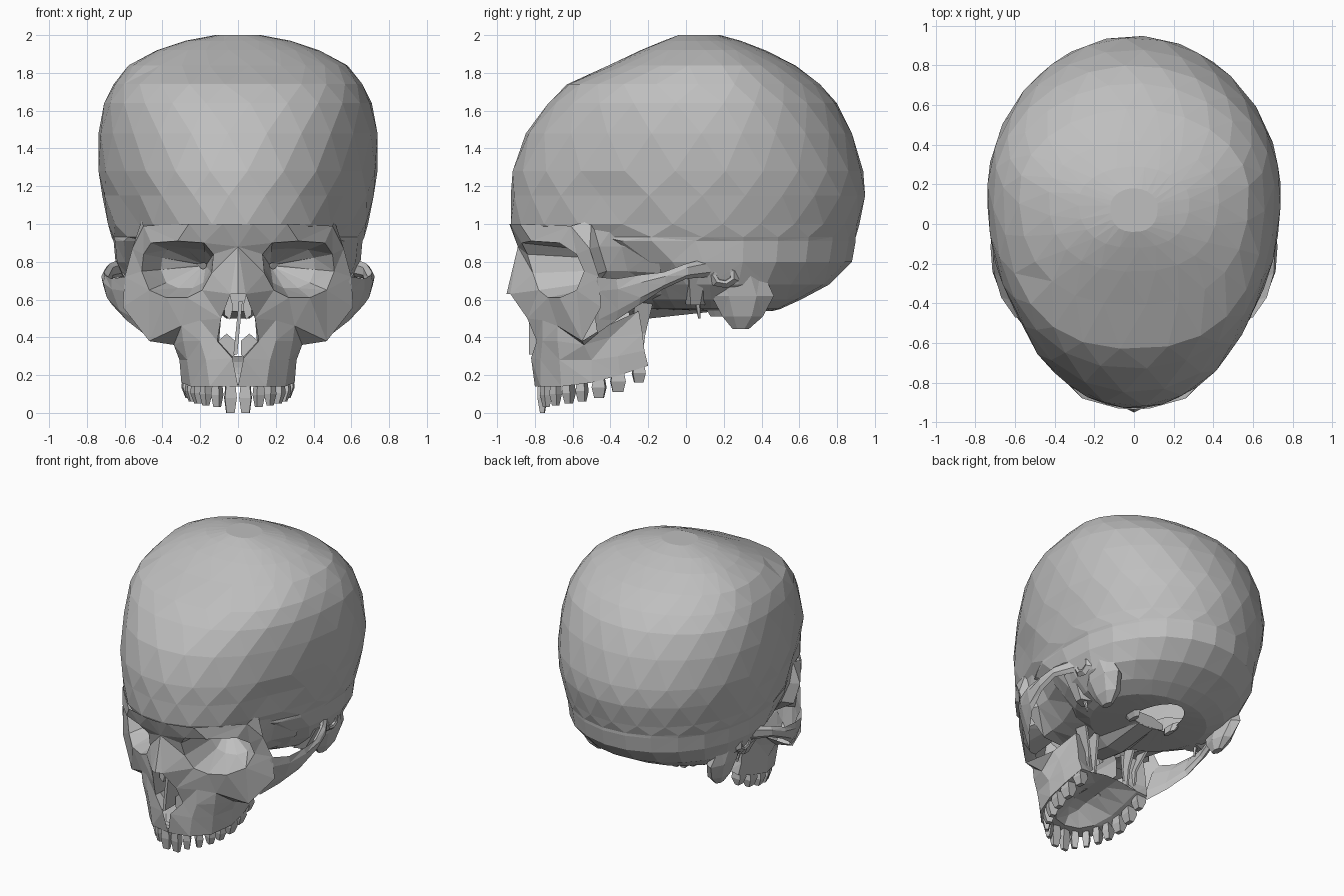
import bpy, bmesh, math
from mathutils import Vector

old = bpy.data.objects.get("Cube")
if old:
    bpy.data.objects.remove(old, do_unlink=True)

bone = bpy.data.materials.new("bone_grey")
bone.use_nodes = True
grey = (0.52, 0.52, 0.52, 1)
bone.diffuse_color = grey
bone.node_tree.nodes["Principled BSDF"].inputs["Base Color"].default_value = grey


def points(*flat):
    """Turn a flat run of hundredths into vectors."""
    return [Vector(flat[i:i + 3]) / 100 for i in range(0, len(flat), 3)]


def skin(name, rows, closed=False, caps=False, mirror=True, extra=()):
    """Bridge equally long rows of points into one flat-shaded object."""
    bm = bmesh.new()
    grid = [[bm.verts.new(p) for p in row] for row in rows]
    count = len(rows[0])
    for a, b in zip(grid, grid[1:]):
        for i in range(count if closed else count - 1):
            j = (i + 1) % count
            bm.faces.new((a[i], b[i], b[j], a[j]))
    for tri in extra:
        bm.faces.new([bm.verts.new(p) for p in tri])
    if caps:
        bm.faces.new(grid[0])
        bm.faces.new(list(reversed(grid[-1])))
        bmesh.ops.recalc_face_normals(bm, faces=bm.faces)
    bmesh.ops.remove_doubles(bm, verts=bm.verts, dist=0.0005)
    bmesh.ops.triangulate(bm, faces=bm.faces, ngon_method='BEAUTY')
    mesh = bpy.data.meshes.new(name)
    bm.to_mesh(mesh)
    bm.free()
    mesh.materials.append(bone)
    obj = bpy.data.objects.new(name, mesh)
    bpy.context.scene.collection.objects.link(obj)
    if mirror:
        obj.modifiers.new("Mirror", 'MIRROR')


def oval(center, u, v, sides):
    """Ring of points round a centre, spanned by two half-axes."""
    steps = [math.tau * (i + 0.5) / sides for i in range(sides)]
    return [Vector(center) + Vector(u) * math.cos(t) + Vector(v) * math.sin(t) for t in steps]


def solid(name, sections, sides=6, mirror=True):
    """Closed solid through a list of (centre, u, v) sections."""
    skin(name, [oval(*s, sides) for s in sections], True, True, mirror)


# Cranium: horizontal egg-shaped rings, squarer high on the forehead, pinched at the temples
def cranium_ring(shift, z, half, front, back, pinch=0, boxy=0, sides=24):
    z, half, front, back, pinch = (v / 100 for v in (z, half, front, back, pinch))
    middle = front + 0.58 * (back - front) if z > 0.95 else 0.16
    square = 2.03 + 0.4 * min(1, max(0, (z - 1.45) / 0.3)) + boxy
    ring = []
    for i in range(sides):
        t = math.tau * (i + shift) / sides
        s, c = math.sin(t), math.cos(t)
        power = 2 / square if c > 0 else 1
        x = math.copysign(abs(s) ** power, s) * half
        reach = middle - front if c > 0 else back - middle
        y = middle - math.copysign(abs(c) ** power, c) * reach
        if abs(x) > 0.2:
            x -= math.copysign(pinch, s) * math.exp(-((y + 0.46) / 0.15) ** 2)
        ring.append(Vector((x, y, z)))
    return ring


profile = [(200, 12, -4, 18), (197, 28, -12, 29), (192, 43, -24, 42), (184, 58, -41, 58),
           (174, 66, -63, 71), (164, 71, -73, 80), (148, 74, -85, 88, 1), (128, 74, -92, 94, 2),
           (115, 72, -93, 95, 4), (100, 69, -93, 92, 5), (93, 67, -89, 90, 5), (91, 66, -60, 90, 4, 0.8),
           (80, 65, -39, 88, 0, 0.6), (68, 60, -33, 76), (60, 52, -28, 61), (55, 40, -22, 50),
           (54, 16, 12, 46)]
rings = [cranium_ring((min(k, 10) % 2 - 0.5) / 2, *p) for k, p in enumerate(profile)]
top, center = rings[0], Vector((0, 0.07, 2))
skin("cranium", rings, closed=True, mirror=False,
     extra=[(center, a, b) for a, b in zip(top, top[1:] + top[:1])])

# Face mask: loops round the eye socket, then a boxy funnel to its apex
outer = points(8, -93, 100, 26, -88, 100, 50, -61, 99, 56, -51, 87, 60, -46, 72, 61, -45, 56,
               47, -55, 38, 30, -68, 46, 9, -84, 50, 4, -93, 63, 0, -89, 88)
rim = points(18, -87, 90, 32, -82, 91, 46, -67, 90, 50, -58, 84, 51, -54, 75, 47, -58, 65,
             38, -67, 61, 27, -73, 61, 19, -78, 65, 14, -81, 74, 13, -84, 84)
apex = Vector((0.17, -0.34, 0.78))
deep = [Vector((p.x + (apex.x - p.x) * 0.3, p.y + (apex.y - p.y) * 0.62, p.z + (apex.z - p.z) * 0.3))
        for p in rim]
end = [p.lerp(apex, 0.9) for p in rim]
brow_mid = Vector((0, -0.935, 1))
nose_tip = Vector((0, -0.95, 0.63))
skin("face_and_eye_sockets", [outer, rim, deep, end], closed=True,
     extra=[(outer[10], outer[0], brow_mid), (outer[9], outer[10], nose_tip)])

# Upper jaw: rows from cheek level down round the gum and up into the palate
jaw = [points(9, -84, 50, 20, -76, 49, 30, -68, 46, 47, -55, 38, 34, -42, 46, 29, -25, 54),
       points(11, -79, 38, 20, -76, 38, 29, -68, 38, 34, -54, 36, 31, -40, 40, 29, -23, 42),
       points(3, -82, 29, 17, -77, 28, 27, -67, 28, 31, -50, 28, 31, -36, 30, 29, -22, 33),
       points(0, -80, 14, 15, -77, 14, 25, -66, 14, 30, -50, 16, 30, -35, 20, 28, -20, 25),
       points(0, -71, 15, 10, -68, 15, 16, -60, 16, 20, -47, 19, 20, -34, 22, 20, -21, 26),
       points(0, -67, 21, 4, -62, 24, 5, -55, 27, 5, -45, 28, 5, -34, 29, 5, -23, 30)]
skin("upper_jaw", jaw)
skin("palate_middle", [jaw[-1], [Vector((0, p.y, p.z)) for p in jaw[-1]]])
skin("jaw_back", [points(29, -25, 54, 29, -23, 42, 29, -22, 33, 28, -20, 25),
                  points(12, -28, 54, 12, -27, 42, 12, -26, 34, 20, -21, 26)])

# Nose: side walls, dividing plate and inner scrolls
skin("nasal_wall", [points(4, -93, 63, 9, -84, 50, 11, -79, 38, 3, -82, 29),
                    points(6, -60, 63, 9, -60, 50, 10, -60, 38, 3, -60, 31),
                    points(6, -30, 58, 10, -30, 50, 10, -30, 38, 4, -30, 31)])
solid("nasal_septum", [((0, y, 0.45), (0.014, 0, 0), (0.02, 0, 0.2)) for y in (-0.83, -0.4)], 4, False)
solid("nasal_scroll", [((0.06, y, 0.345), (0.05, 0, 0), (0, 0, 0.075)) for y in (-0.74, -0.6, -0.42)], 6)
solid("upper_scroll", [((0.05, y, 0.56), (0.025, 0, 0), (0, 0, 0.07)) for y in (-0.8, -0.4)], 5)

# Cheek arch, sweeping from the cheekbone back to the ear
arch = [(55, -47, 57, 5, 15), (63, -37, 60, 4, 11), (68.5, -25, 65, 2, 8), (70, -12, 70, 1, 4.5),
        (68, 0, 75, 0, 4), (61, 12, 77, 0, 5)]
solid("cheek_arch", [(Vector((x, y, z)) / 100, (0.022, 0.012, 0), Vector((lean, 0, h)) / 100)
                     for x, y, z, lean, h in arch], 6)

# Temple wall behind the eye socket, folding under to the skull base
skin("temple_wall", [points(50, -61, 99, 51, -50, 102, 56, -36, 102, 62, -20, 97),
                     points(56, -51, 87, 51, -46, 88, 53, -34, 88, 61, -16, 86),
                     points(53, -48, 73, 47, -42, 75, 48, -31, 75, 56, -13, 74),
                     points(34, -52, 61, 34, -43, 62, 36, -30, 62, 44, -8, 63),
                     points(14, -50, 58, 14, -42, 57, 15, -30, 55, 22, -8, 55)])

# Skull base in the middle, wing plates, mastoids and spikes
solid("sphenoid_body", [((0, y, z), (0.16, 0, 0), (0, 0, h))
                        for y, z, h in ((-0.45, 0.63, 0.1), (-0.2, 0.61, 0.12), (0.12, 0.58, 0.05))],
      8, False)
for x, lean in ((0.14, 0.02), (0.2, 0.07)):
    solid("wing_plate", [((x + lean, -0.22, 0.6), (0.012, 0, 0), (0, 0.07, 0)),
                         ((x, -0.25, 0.42), (0.012, 0, 0), (0, 0.05, 0)),
                         ((x, -0.25, 0.28), (0.01, 0, 0), (0, 0.025, 0))], 4)
solid("mastoid", [((0.54, 0.28, 0.76), (0.06, 0, 0), (0, 0.12, 0)),
                  ((0.51, 0.3, 0.62), (0.065, 0, 0), (0, 0.17, 0)),
                  ((0.48, 0.3, 0.51), (0.06, 0, 0), (0, 0.11, 0)),
                  ((0.47, 0.29, 0.445), (0.025, 0, 0), (0, 0.045, 0))], 7)
solid("styloid_spike", [((0.5, 0.05, 0.72), (0.03, 0, 0), (0, 0.035, 0)),
                        ((0.46, 0.07, 0.5), (0.006, 0, 0), (0, 0.006, 0))], 5)
solid("jaw_socket", [((0.52, 0.06, 0.74), (0.11, 0, 0), (0, 0.09, 0)),
                     ((0.45, 0.05, 0.57), (0.08, 0, 0), (0, 0.05, 0))], 6)
solid("condyle", [((0.17, 0.19, 0.56), (0.035, 0, 0), (0, 0.09, 0)),
                  ((0.15, 0.18, 0.51), (0.018, 0, 0), (0, 0.05, 0))], 6)

# Ear opening: a low rim around a recessed hole
ear_rows = [oval((0.6 + out, 0.2, 0.73), (0, r, 0), (0, 0, r * 0.8), 7)
            for out, r in ((0, 0.09), (0.025, 0.06), (0.02, 0.04), (-0.06, 0.025))]
skin("ear_opening", ear_rows, closed=True)

# Teeth along the gum, each tapering from a wide crown to the tip
teeth = [(4, -76, 16, 0, 3.3), (11, -74, 16, 3, 2.6), (17, -69, 16, 4, 2.5), (21, -62, 16, 5, 2.5),
         (24, -55, 17, 6, 2.7), (26, -46, 19, 8, 3.8), (26, -36, 22, 11, 4.2), (25, -25, 26, 16, 3.6)]
for k, (x, y, top_z, tip_z, w) in enumerate(teeth):
    ahead, behind = teeth[min(k + 1, 7)], teeth[max(k - 1, 0)]
    along = Vector((ahead[0] - behind[0], ahead[1] - behind[1], 0)).normalized()
    if k == 0:
        along = Vector((1, -0.1, 0))
    side = Vector((-along.y, along.x, 0))
    depth = 2.4 if k < 3 else 3.6
    rows = []
    for z, a, b in ((top_z, 0.7, 0.9), (0.5 * (top_z + tip_z), 0.95, 1), (tip_z, 0.65, 0.45)):
        u, v = along * w * a / 100, side * depth * b / 100
        c = Vector((x, y, z)) / 100
        rows.append([c - u - v, c + u - v, c + u + v, c - u + v])
    skin("tooth", rows, True, True)
